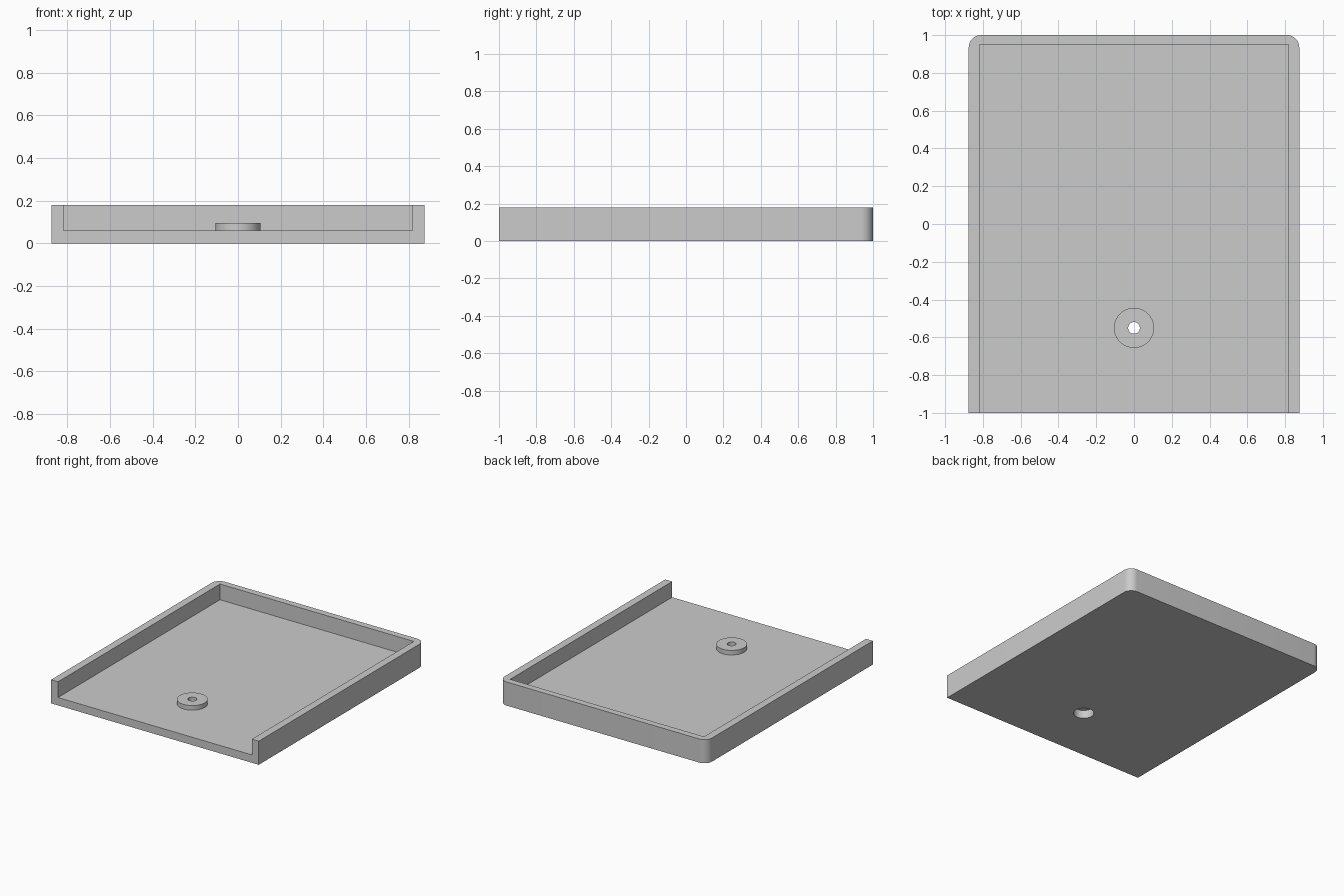
import bpy
import bmesh
import math

cube = bpy.data.objects.get("Cube")
if cube:
    bpy.data.objects.remove(cube, do_unlink=True)

HALF_W, HALF_L, HEIGHT = 0.875, 1.0, 0.18
FLOOR, WALL, BACK_WALL, CORNER = 0.06, 0.058, 0.05, 0.065
BOSS_Y, BOSS_TOP = -0.55, 0.095

grey = bpy.data.materials.new("Plain Grey")
grey.use_nodes = True
grey.diffuse_color = (0.6, 0.6, 0.6, 1)
grey.node_tree.nodes["Principled BSDF"].inputs["Base Color"].default_value = (0.6, 0.6, 0.6, 1)


def prism(name, outline, z0, z1):
    """Extrude a flat outline between two heights."""
    bm = bmesh.new()
    face = bm.faces.new([bm.verts.new((x, y, z0)) for x, y in outline])
    top = bmesh.ops.extrude_face_region(bm, geom=[face])["geom"]
    verts = [v for v in top if isinstance(v, bmesh.types.BMVert)]
    bmesh.ops.translate(bm, verts=verts, vec=(0, 0, z1 - z0))
    bmesh.ops.recalc_face_normals(bm, faces=bm.faces[:])
    mesh = bpy.data.meshes.new(name)
    bm.to_mesh(mesh)
    bm.free()
    mesh.materials.append(grey)
    obj = bpy.data.objects.new(name, mesh)
    bpy.context.collection.objects.link(obj)
    return obj


def arc(cx, cy, radius, start, end, steps):
    return [(cx + radius * math.cos(math.radians(start + (end - start) * i / steps)),
             cy + radius * math.sin(math.radians(start + (end - start) * i / steps)))
            for i in range(steps + 1)]


def disc(name, radius, z0, z1):
    return prism(name, arc(0, BOSS_Y, radius, 0, 360, 64)[:-1], z0, z1)


def combine(target, tool, operation):
    """Apply a boolean and discard the tool."""
    mod = target.modifiers.new(operation.title(), 'BOOLEAN')
    mod.object, mod.operation, mod.solver = tool, operation, 'EXACT'
    bpy.context.view_layer.objects.active = target
    bpy.ops.object.modifier_apply(modifier=mod.name)
    bpy.data.objects.remove(tool, do_unlink=True)


# Tray body: square front corners, rounded back corners
cx, cy = HALF_W - CORNER, HALF_L - CORNER
outline = [(-HALF_W, -HALF_L), (HALF_W, -HALF_L)]
outline += arc(cx, cy, CORNER, 0, 90, 12) + arc(-cx, cy, CORNER, 90, 180, 12)
tray = prism("tray", outline, 0, HEIGHT)

# Pocket, open at the front and top
px, back = HALF_W - WALL, HALF_L - BACK_WALL
pocket = prism("pocket_cutter", [(-px, -1.2), (px, -1.2), (px, back), (-px, back)], FLOOR, 0.4)
combine(tray, pocket, 'DIFFERENCE')

# Raised boss with a screw hole, counterbored from below
combine(tray, disc("boss", 0.106, FLOOR / 2, BOSS_TOP), 'UNION')
combine(tray, disc("screw_hole_cutter", 0.031, -0.1, 0.3), 'DIFFERENCE')
combine(tray, disc("counterbore_cutter", 0.071, -0.1, 0.063), 'DIFFERENCE')

# Smooth the rounded walls, keep edges crisp
bpy.ops.object.select_all(action='DESELECT')
tray.select_set(True)
bpy.context.view_layer.objects.active = tray
bpy.ops.object.shade_smooth_by_angle(angle=math.radians(30))
